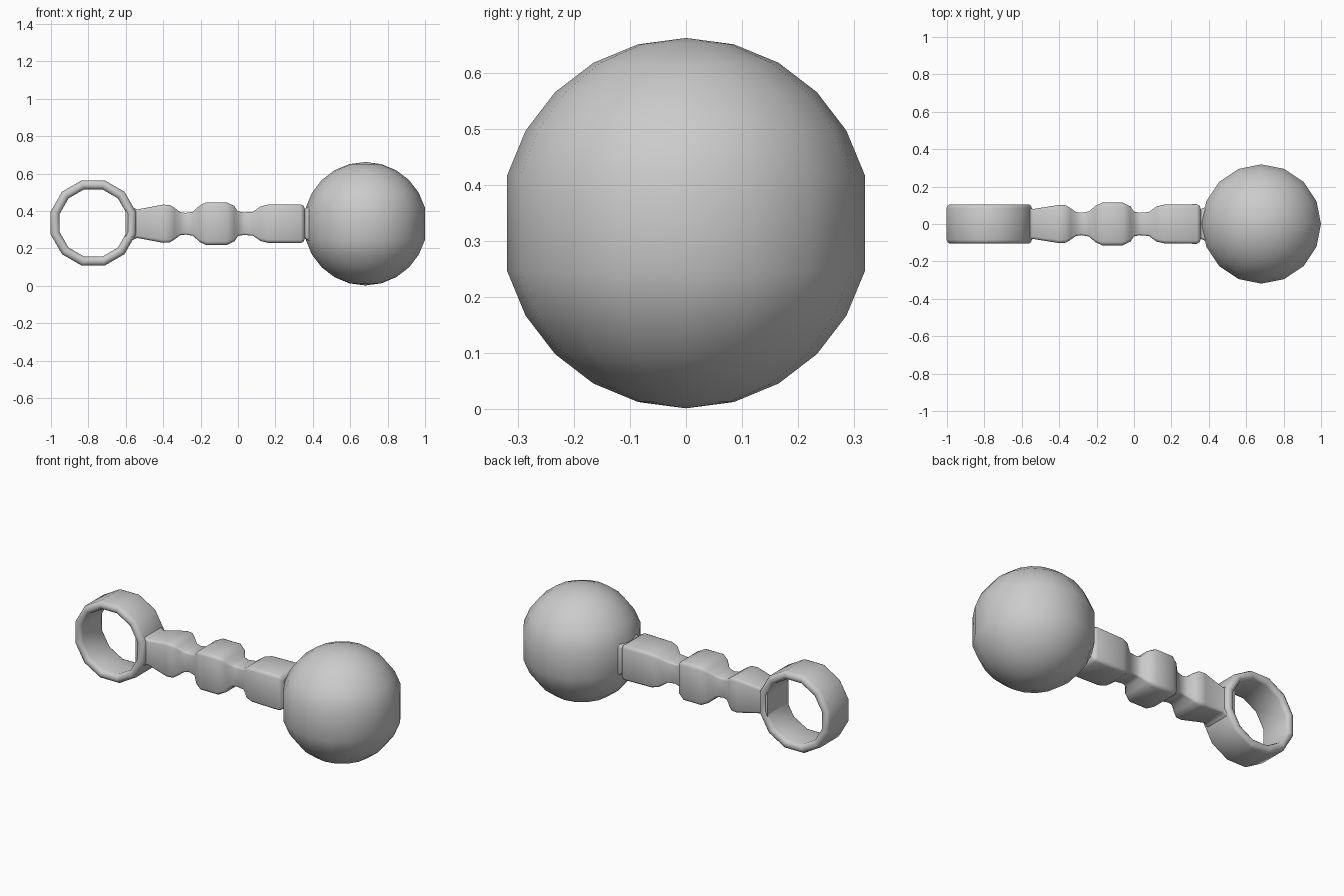
import bpy, bmesh
from math import sin, cos, pi, radians

if "Cube" in bpy.data.objects:
    bpy.data.objects.remove(bpy.data.objects["Cube"])

CZ = 0.332  # height of the long axis


def loft(name, loops, cap=False, closed=False, angle=60):
    """Skin a list of equally sized vertex loops."""
    bm = bmesh.new()
    rows = [[bm.verts.new(p) for p in loop] for loop in loops]
    pairs = list(zip(rows, rows[1:])) + ([(rows[-1], rows[0])] if closed else [])
    for a, b in pairs:
        n = len(a)
        for i in range(n):
            bm.faces.new((a[i], a[(i + 1) % n], b[(i + 1) % n], b[i]))
    if cap:
        bm.faces.new(rows[0])
        bm.faces.new(rows[-1])
    bmesh.ops.remove_doubles(bm, verts=bm.verts, dist=1e-5)
    bmesh.ops.recalc_face_normals(bm, faces=bm.faces)
    me = bpy.data.meshes.new(name)
    bm.to_mesh(me)
    bm.free()
    ob = bpy.data.objects.new(name, me)
    bpy.context.collection.objects.link(ob)
    bpy.context.view_layer.objects.active = ob
    ob.select_set(True)
    bpy.ops.object.shade_smooth_by_angle(angle=radians(angle))
    ob.select_set(False)
    return ob


# Ball end: 16 segments, rings every 15 degrees with no equator ring
R = 0.33
loops = []
for deg in (0, 15, 30, 45, 60, 75, 105, 120, 135, 150, 165, 180):
    t = radians(deg)
    loops.append([(0.681 + R * sin(t) * cos(k * pi / 8),
                   R * sin(t) * sin(k * pi / 8),
                   CZ + R * cos(t)) for k in range(16)])
loft("ball", loops)

# Handle: rounded square section along x, (x, half width y, half height z)
stations = [(-0.602, 0.098, 0.10), (-0.58, 0.096, 0.10), (-0.555, 0.086, 0.083),
            (-0.54, 0.080, 0.076), (-0.40, 0.102, 0.102), (-0.365, 0.100, 0.100),
            (-0.34, 0.085, 0.085), (-0.31, 0.064, 0.062), (-0.28, 0.060, 0.058),
            (-0.24, 0.067, 0.064), (-0.205, 0.098, 0.098), (-0.17, 0.114, 0.114),
            (-0.06, 0.114, 0.114), (-0.02, 0.095, 0.095), (0.0, 0.066, 0.066),
            (0.03, 0.060, 0.060), (0.08, 0.064, 0.064), (0.12, 0.094, 0.092),
            (0.16, 0.103, 0.102), (0.335, 0.106, 0.104), (0.35, 0.098, 0.096),
            (0.357, 0.080, 0.080), (0.37, 0.085, 0.085), (0.41, 0.11, 0.11)]
loops = []
for x, w, h in stations:
    c, m = 0.16 * w, 0.05 * w
    quarter = [(w, h - c), (w - m, h - m), (w - c, h)]
    pts = quarter + [(-y, z) for y, z in quarter[::-1]]
    pts += [(-y, -z) for y, z in pts]
    loops.append([(x, y, CZ + z) for y, z in pts])
loft("handle", loops, cap=True)

# Ring end: flat-sided band with softened rims
profile = [(0.180, -0.085), (0.185, -0.097), (0.197, -0.105), (0.211, -0.105),
           (0.223, -0.097), (0.228, -0.085)]
profile += [(r, -y) for r, y in profile[::-1]]
N = 12
loops = []
for k in range(N):
    a = 2 * pi * (k + 0.5) / N
    s = 1 / cos(pi / N)
    loops.append([(-0.774 + r * s * cos(a), y, CZ + 0.004 + r * s * sin(a))
                  for r, y in profile])
loft("ring", loops, closed=True)
